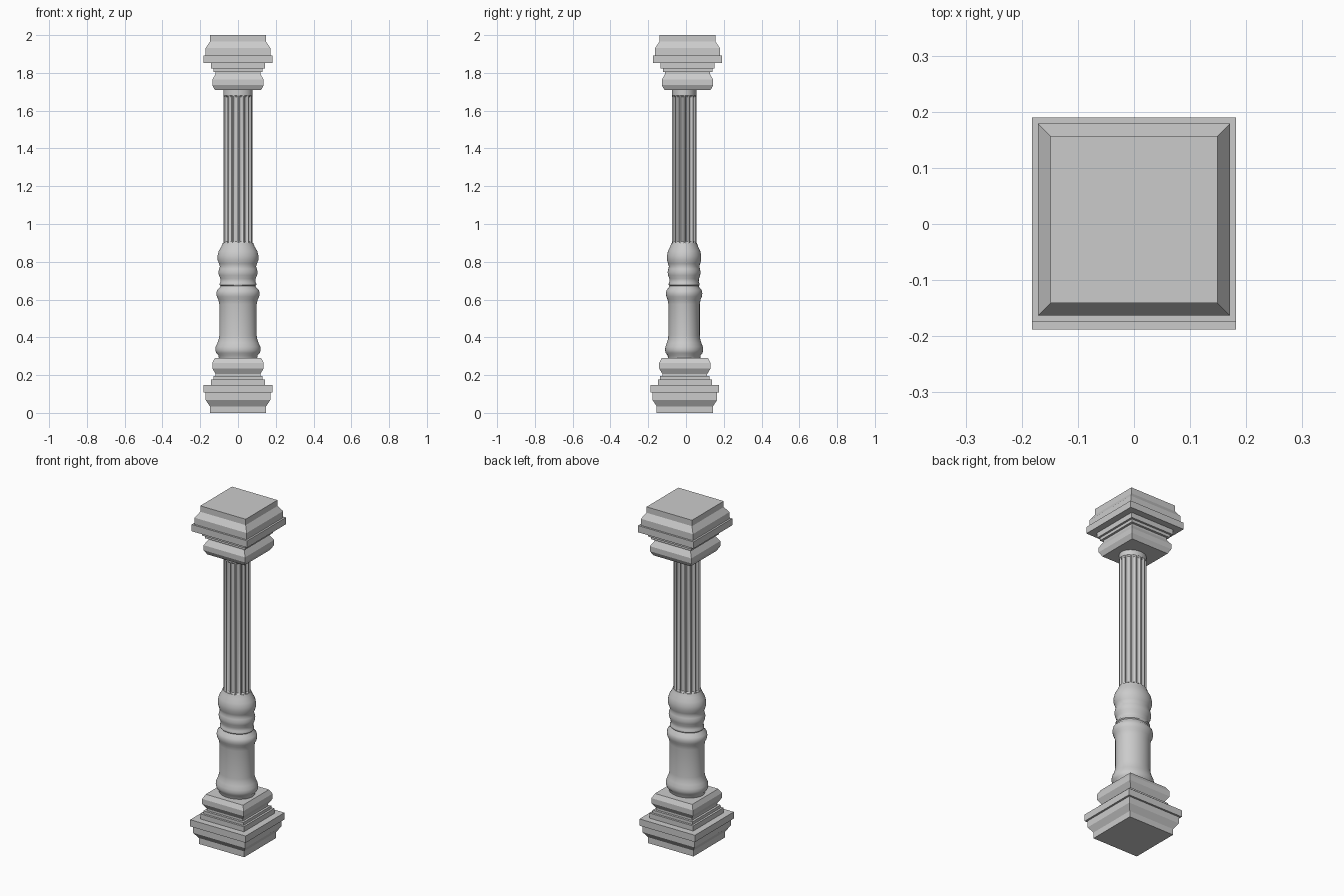
import bpy, bmesh, math

cube = bpy.data.objects.get("Cube")
if cube:
    bpy.data.objects.remove(cube, do_unlink=True)


def stack_rings(name, rings, location, smooth_angle=None):
    """Skin a list of equal-length rings of points into a capped solid."""
    bm = bmesh.new()
    loops = [[bm.verts.new(p) for p in ring] for ring in rings]
    n = len(loops[0])
    for low, high in zip(loops, loops[1:]):
        for i in range(n):
            j = (i + 1) % n
            bm.faces.new((low[i], low[j], high[j], high[i]))
    bm.faces.new(loops[0][::-1])
    bm.faces.new(loops[-1])
    bmesh.ops.recalc_face_normals(bm, faces=bm.faces)
    mesh = bpy.data.meshes.new(name)
    bm.to_mesh(mesh)
    bm.free()
    obj = bpy.data.objects.new(name, mesh)
    obj.location = location
    bpy.context.collection.objects.link(obj)
    if smooth_angle:
        bpy.ops.object.select_all(action='DESELECT')
        obj.select_set(True)
        bpy.context.view_layer.objects.active = obj
        bpy.ops.object.shade_smooth_by_angle(angle=math.radians(smooth_angle))
    return obj


def square_ring(half, z):
    return [(sx * half, sy * half, z)
            for sx, sy in ((-1, -1), (1, -1), (1, 1), (-1, 1))]


# The column is turned, then flattened front to back
FLATTEN = 0.84
AXIS_Y = -0.01


def oval_ring(radii, z):
    n = len(radii)
    return [(r * math.cos(math.tau * i / n),
             r * math.sin(math.tau * i / n) * FLATTEN, z)
            for i, r in enumerate(radii)]


# Square moulding profile, (half width, height) from the outer end inwards
moulding = [(0.149, 0), (0.149, 0.035), (0.171, 0.068), (0.171, 0.107),
            (0.182, 0.107), (0.182, 0.147), (0.143, 0.147), (0.143, 0.177),
            (0.131, 0.177), (0.131, 0.194), (0.118, 0.194), (0.118, 0.205),
            (0.136, 0.235), (0.136, 0.265), (0.122, 0.291)]

# Base and capital: the same moulding, mirrored
stack_rings("base", [square_ring(h, z) for h, z in moulding], (0, -0.006, 0))
stack_rings("capital", [square_ring(h, 2 - z) for h, z in moulding],
            (0, 0.008, 0))

# Turned lower column
turned = [(0.1, 0.28), (0.104, 0.305), (0.116, 0.317), (0.12, 0.333),
          (0.118, 0.35), (0.109, 0.37), (0.102, 0.39), (0.099, 0.41),
          (0.099, 0.575), (0.104, 0.6), (0.112, 0.615), (0.115, 0.632),
          (0.111, 0.65), (0.096, 0.664), (0.092, 0.672), (0.097, 0.677),
          (0.097, 0.685), (0.092, 0.692), (0.093, 0.71), (0.101, 0.728),
          (0.104, 0.745), (0.1, 0.762), (0.096, 0.775), (0.101, 0.79),
          (0.108, 0.81), (0.108, 0.832), (0.102, 0.857), (0.088, 0.88),
          (0.08, 0.9)]
stack_rings("turned_lower_column",
            [oval_ring([r] * 48, z) for r, z in turned],
            (0, AXIS_Y, 0), 40)

# Fluted shaft: grooves fade out at both ends
FLUTES = 16
groove = [0, 0, 0.7, 1, 1, 0.7]


def fluted_ring(z, depth):
    return oval_ring([0.077 - depth * g for g in groove * FLUTES], z)


shaft = [(0.88, 0), (0.9, 0), (0.908, 0.009), (1.672, 0.009),
         (1.68, 0), (1.73, 0)]
stack_rings("fluted_shaft", [fluted_ring(z, d) for z, d in shaft],
            (0, AXIS_Y, 0), 25)
